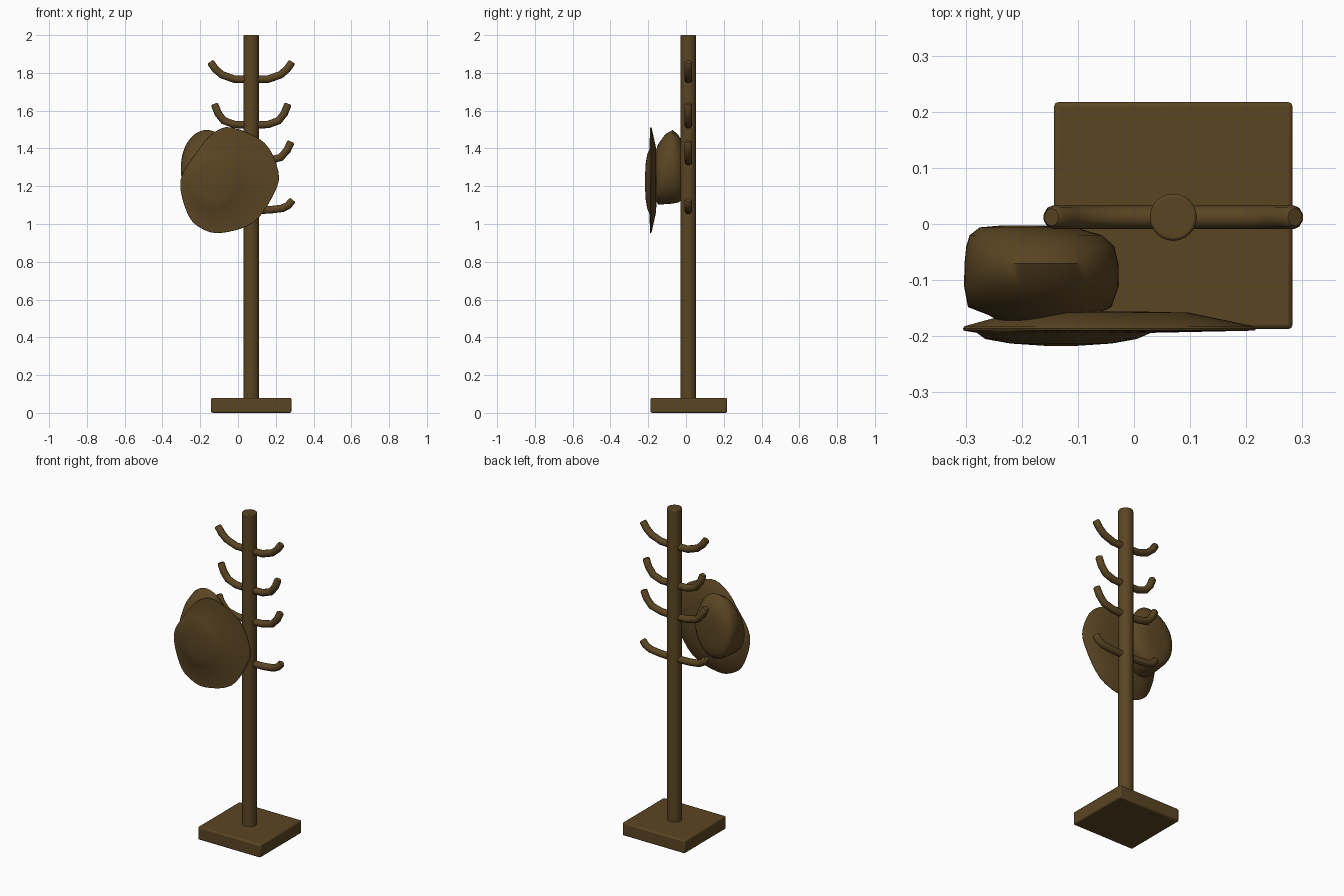
import bpy, bmesh, math
from mathutils import Vector

if "Cube" in bpy.data.objects:
    bpy.data.objects.remove(bpy.data.objects["Cube"])

brown = bpy.data.materials.new("dark_brown")
brown.diffuse_color = (0.105, 0.06, 0.017, 1)
brown.use_nodes = True
brown.node_tree.nodes["Principled BSDF"].inputs["Base Color"].default_value = brown.diffuse_color
PX, PY = 0.07, 0.012  # pole axis


def finish(obj, angle=40):
    obj.data.materials.clear()
    obj.data.materials.append(brown)
    bpy.ops.object.select_all(action='DESELECT')
    obj.select_set(True)
    bpy.context.view_layer.objects.active = obj
    bpy.ops.object.shade_smooth_by_angle(angle=math.radians(angle))


def loft(name, rings, angle=40):
    """Skin a list of equal-length point rings and cap both ends."""
    bm = bmesh.new()
    vs = [[bm.verts.new(p) for p in r] for r in rings]
    n = len(vs[0])
    for a, b in zip(vs, vs[1:]):
        for i in range(n):
            j = (i + 1) % n
            bm.faces.new((a[i], a[j], b[j], b[i]))
    bm.faces.new(vs[0])
    bm.faces.new(vs[-1])
    bmesh.ops.recalc_face_normals(bm, faces=bm.faces)
    me = bpy.data.meshes.new(name)
    bm.to_mesh(me)
    bm.free()
    obj = bpy.data.objects.new(name, me)
    bpy.context.collection.objects.link(obj)
    finish(obj, angle)
    return obj


def oval(cx, cz, rx, rz, y, n=44, start=math.pi):
    return [(cx + rx * math.cos(start + 2 * math.pi * i / n), y,
             cz + rz * math.sin(start + 2 * math.pi * i / n)) for i in range(n)]


# square base with softened edges
bpy.ops.mesh.primitive_cube_add(size=1, location=(PX, 0.015, 0.04))
base = bpy.context.object
base.name = "base"
base.scale = (0.425, 0.405, 0.08)
bpy.ops.object.transform_apply(location=False, rotation=False, scale=True)
bev = base.modifiers.new("soft_edges", 'BEVEL')
bev.width, bev.segments = 0.008, 2
finish(base)

# round pole
bpy.ops.mesh.primitive_cylinder_add(vertices=24, radius=0.042, depth=1.94,
                                    location=(PX, PY, 1.03))
pole = bpy.context.object
pole.name = "pole"
bev = pole.modifiers.new("soft_edges", 'BEVEL')
bev.width, bev.segments, bev.limit_method = 0.005, 2, 'ANGLE'
finish(pole)

# four pairs of upturned hooks: (distance from pole, height)
levels = [
    [(0, 1.765), (0.09, 1.767), (0.155, 1.79), (0.19, 1.82), (0.213, 1.853)],
    [(0, 1.525), (0.09, 1.527), (0.145, 1.547), (0.175, 1.585), (0.193, 1.63)],
    [(0, 1.33), (0.09, 1.335), (0.155, 1.352), (0.19, 1.39), (0.208, 1.43)],
    [(0, 1.072), (0.10, 1.075), (0.165, 1.083), (0.195, 1.098), (0.215, 1.122)],
]
for k, path in enumerate(levels):
    for side, label in ((1, "right"), (-1, "left")):
        pts = [Vector((PX + side * d, PY, z)) for d, z in path]
        pts.append(pts[-1] + (pts[-1] - pts[-2]).normalized() * 0.007)
        cu = bpy.data.curves.new("hook_curve", 'CURVE')
        cu.dimensions = '3D'
        cu.bevel_depth, cu.bevel_resolution = 0.021, 3
        cu.use_fill_caps = True
        sp = cu.splines.new('POLY')
        sp.points.add(len(pts) - 1)
        for i, p in enumerate(pts):
            sp.points[i].co = (*p, 1)
            sp.points[i].radius = 0.75 if i == len(pts) - 1 else 1
        hook = bpy.data.objects.new(f"hook_{label}_{k + 1}", cu)
        bpy.context.collection.objects.link(hook)
        bpy.ops.object.select_all(action='DESELECT')
        hook.select_set(True)
        bpy.context.view_layer.objects.active = hook
        bpy.ops.object.convert(target='MESH')
        finish(bpy.context.object, 60)

# uneven brim outline seen from the front (x, z), smoothed through the points
outline = [(-0.305, 1.23), (-0.265, 1.05), (-0.19, 0.975), (-0.085, 0.953),
           (0.085, 1.01), (0.195, 1.17), (0.213, 1.28), (0.14, 1.43),
           (-0.035, 1.512), (-0.14, 1.475), (-0.215, 1.385)]
rim = []
m = len(outline)
for i in range(m):
    p0, p1, p2, p3 = (Vector(outline[(i + k) % m]) for k in (-1, 0, 1, 2))
    for s in range(4):
        t = s / 4
        rim.append(0.5 * (2 * p1 + (p2 - p0) * t + (2 * p0 - 5 * p1 + 4 * p2 - p3) * t * t
                          + (3 * p1 - p0 - 3 * p2 + p3) * t ** 3))


def rim_ring(scale, y, c=Vector((-0.08, 1.235))):
    return [(c.x + (p.x - c.x) * scale, y, c.y + (p.y - c.y) * scale) for p in rim]


# hat brim: bulged front, thin edge, shallow cone behind
loft("hat_brim", [
    oval(-0.13, 1.225, 0.03, 0.03, -0.217),
    oval(-0.13, 1.225, 0.09, 0.10, -0.213),
    oval(-0.13, 1.225, 0.135, 0.145, -0.205),
    oval(-0.125, 1.225, 0.155, 0.17, -0.194),
    rim_ring(0.995, -0.19), rim_ring(1.0, -0.186), rim_ring(0.985, -0.182),
    rim_ring(0.6, -0.158), rim_ring(0.3, -0.156)], 50)

# hat crown behind the brim: narrow neck, wide body, rounded flat end
loft("hat_crown", [oval(*r) for r in (
    (-0.16, 1.25, 0.075, 0.10, -0.175),
    (-0.165, 1.255, 0.095, 0.125, -0.162),
    (-0.168, 1.262, 0.128, 0.16, -0.148),
    (-0.165, 1.29, 0.138, 0.185, -0.11),
    (-0.165, 1.303, 0.137, 0.195, -0.07),
    (-0.167, 1.292, 0.132, 0.178, -0.04),
    (-0.175, 1.283, 0.118, 0.155, -0.02),
    (-0.19, 1.275, 0.085, 0.12, -0.006),
    (-0.20, 1.27, 0.04, 0.06, -0.003))], 60)
